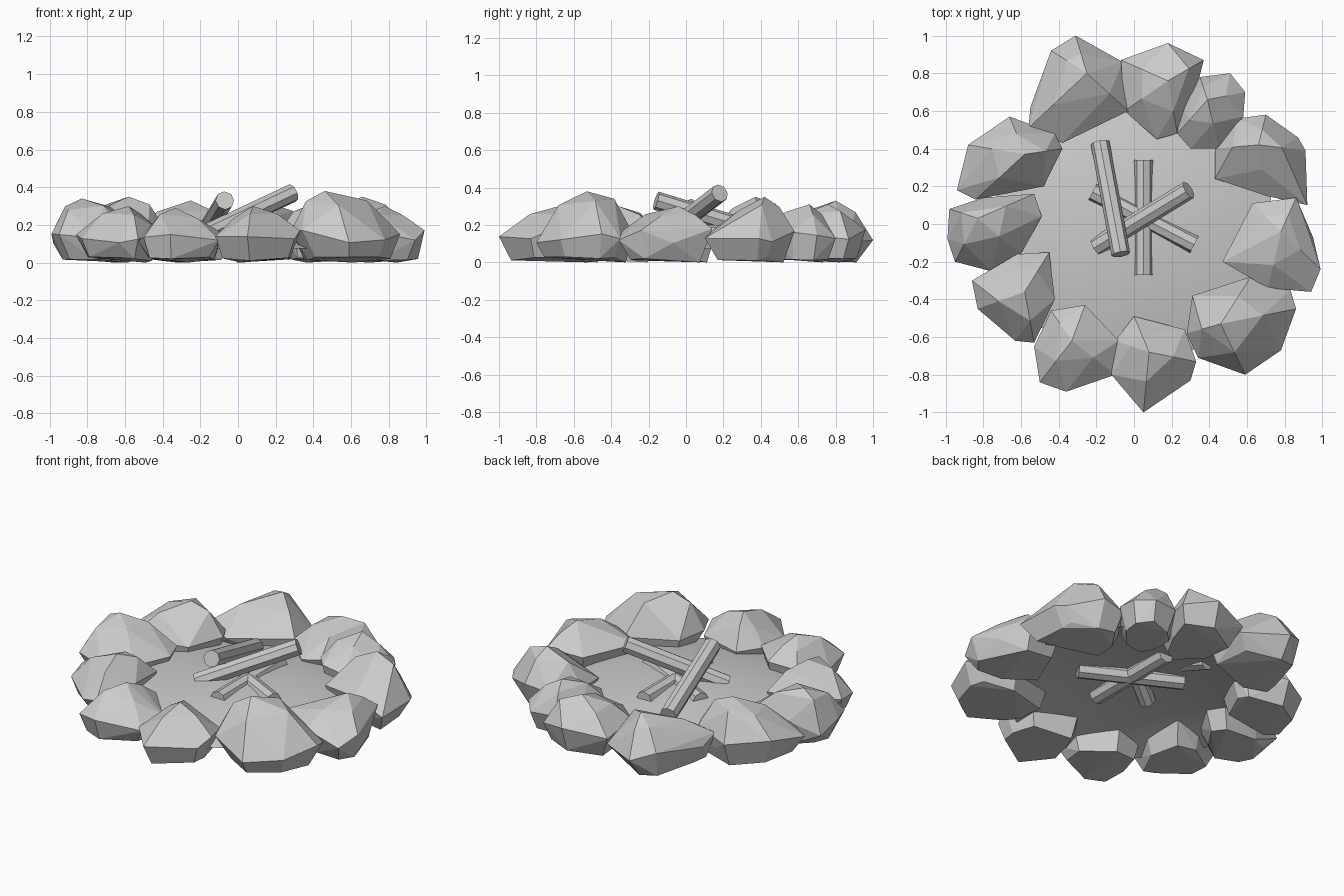
import bpy, bmesh, math, random
from mathutils import Vector

if "Cube" in bpy.data.objects:
    bpy.data.objects.remove(bpy.data.objects["Cube"])

random.seed(4)


def finish(bm, name):
    bmesh.ops.recalc_face_normals(bm, faces=bm.faces)
    me = bpy.data.meshes.new(name)
    bm.to_mesh(me)
    bm.free()
    ob = bpy.data.objects.new(name, me)
    bpy.context.collection.objects.link(ob)
    return ob


# Chiselled stone: convex hull of a plan outline, an inset base and a crown near the peak
def stone(name, peak, outline):
    top = Vector(peak)
    n = len(outline)
    mid = Vector((sum(p[0] for p in outline) / n, sum(p[1] for p in outline) / n))
    bm = bmesh.new()
    bm.verts.new(top)
    for i, p in enumerate(outline):
        o = Vector(p)
        inner = o.length < mid.length - 0.04
        z = random.uniform(0.14, 0.18) if inner else random.uniform(0.1, 0.18)
        bm.verts.new((o.x, o.y, z))
        b = mid.lerp(o, random.uniform(0.68, 0.85))
        bm.verts.new((b.x, b.y, 0.0 if i == 0 else random.uniform(0.01, 0.03)))
        if i % 2 == 0:
            c = top.xy.lerp(o, random.uniform(0.48, 0.6))
            bm.verts.new((c.x, c.y, top.z * random.uniform(0.8, 0.9)))
    res = bmesh.ops.convex_hull(bm, input=bm.verts)
    junk = {g for g in res["geom_interior"] + res["geom_unused"]
            if isinstance(g, bmesh.types.BMVert)}
    bmesh.ops.delete(bm, geom=list(junk), context='VERTS')
    bmesh.ops.dissolve_limit(bm, angle_limit=math.radians(6), verts=bm.verts, edges=bm.edges)
    finish(bm, name)


# Octagonal log between two end points
def log(name, a, b, r=0.05):
    a, b = Vector(a), Vector(b)
    bm = bmesh.new()
    bmesh.ops.create_cone(bm, cap_ends=True, segments=8, radius1=r, radius2=r,
                          depth=(b - a).length)
    ob = finish(bm, name)
    ob.location = (a + b) / 2
    ob.rotation_mode = 'QUATERNION'
    ob.rotation_quaternion = (b - a).to_track_quat('Z', 'Y')


# Ring of stones, clockwise from the back
stone("stone_back_left", (-.25, .8, .33),
      [(-.31, 1.0), (-.06, .86), (-.03, .6), (-.38, .43), (-.56, .51), (-.55, .62), (-.44, .92)])
stone("stone_back", (.18, .76, .31),
      [(-.07, .87), (.18, .96), (.37, .87), (.32, .67), (.23, .48), (.12, .45), (-.05, .6)])
stone("stone_back_small", (.39, .66, .31),
      [(.35, .78), (.51, .8), (.59, .7), (.58, .57), (.45, .4), (.3, .4), (.23, .48), (.25, .64)])
stone("stone_right_back", (.66, .42, .35),
      [(.7, .58), (.87, .46), (.91, .39), (.92, .1), (.7, .15), (.43, .24), (.43, .4), (.55, .56)])
stone("stone_right", (.78, -.04, .3),
      [(.86, .14), (.95, -.07), (.99, -.24), (.94, -.36), (.71, -.34), (.47, -.2), (.63, .11)])
stone("stone_front_right", (.46, -.53, .38),
      [(.62, -.28), (.83, -.35), (.86, -.45), (.78, -.67), (.59, -.8), (.34, -.71),
       (.28, -.58), (.31, -.38)])
stone("stone_front", (.08, -.68, .3),
      [(0, -.49), (.27, -.56), (.33, -.73), (.3, -.83), (.05, -1.0), (-.12, -.8), (-.1, -.62)])
stone("stone_front_left", (-.33, -.62, .29),
      [(-.26, -.43), (-.08, -.62), (-.1, -.8), (-.36, -.89), (-.5, -.84), (-.53, -.65),
       (-.44, -.46)])
stone("stone_left_front", (-.58, -.36, .3),
      [(-.45, -.15), (-.42, -.4), (-.53, -.63), (-.63, -.62), (-.83, -.45), (-.86, -.3),
       (-.62, -.16)])
stone("stone_left", (-.83, .03, .34),
      [(-.53, .16), (-.49, .04), (-.6, -.16), (-.76, -.25), (-.95, -.2), (-.99, -.08),
       (-.98, .08), (-.8, .14)])
stone("stone_left_back", (-.58, .37, .35),
      [(-.66, .57), (-.42, .48), (-.38, .4), (-.48, .2), (-.84, .13), (-.94, .18), (-.88, .42)])

# Gently mounded ash bed inside the ring, a spun profile
bm = bmesh.new()
prof = [bm.verts.new((r, 0, 0.172 - 0.1 * (r / 0.75) ** 2)) for r in (0, .15, .3, .45, .6, .74)]
edges = [bm.edges.new(pair) for pair in zip(prof, prof[1:])]
bmesh.ops.spin(bm, geom=prof + edges, cent=(0, 0, 0), axis=(0, 0, 1),
               angle=math.tau, steps=32)
bmesh.ops.remove_doubles(bm, verts=bm.verts, dist=1e-4)
for f in bm.faces:
    f.smooth = True
finish(bm, "ash_bed")

# Two half-buried logs and two leaning logs
log("log_buried_lengthwise", (.05, -.27, .15), (.05, .34, .15))
log("log_buried_cross", (-.22, .17, .15), (.32, -.11, .15))
log("log_leaning_left", (-.18, .43, .15), (-.07, -.16, .33))
log("log_leaning_right", (-.2, -.12, .14), (.29, .18, .37))
